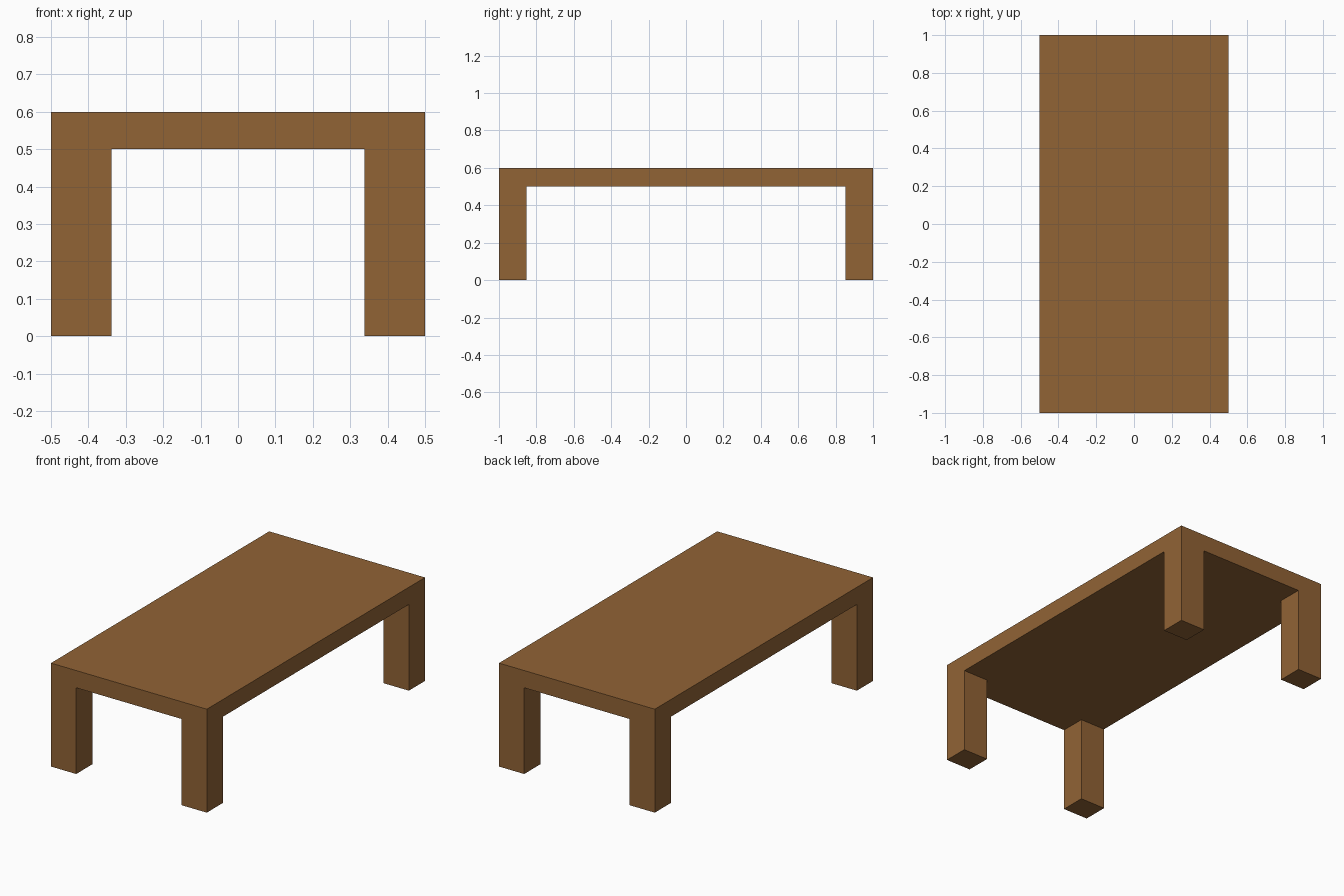
import bpy
import bmesh

if "Cube" in bpy.data.objects:
    bpy.data.objects.remove(bpy.data.objects["Cube"])

HX, HY = 0.5, 1.0            # half width and half length
IX, IY = 0.338, 0.852        # inner faces of the legs
UNDER, TOP = 0.5, 0.6        # underside and upper face of the top

wood = bpy.data.materials.new("brown wood")
wood.diffuse_color = (0.283, 0.125, 0.036, 1.0)
wood.use_nodes = True
wood.node_tree.nodes["Principled BSDF"].inputs["Base Color"].default_value = wood.diffuse_color

bm = bmesh.new()

# Table top: a slab cut along the inner leg lines
bmesh.ops.create_cube(bm, size=1.0)
for v in bm.verts:
    v.co.x *= 2 * HX
    v.co.y *= 2 * HY
    v.co.z = TOP if v.co.z > 0 else UNDER
for axis, offset in (((1, 0, 0), IX), ((0, 1, 0), IY)):
    for side in (-1, 1):
        bmesh.ops.bisect_plane(
            bm, geom=bm.verts[:] + bm.edges[:] + bm.faces[:],
            plane_co=[a * offset * side for a in axis], plane_no=axis)

# Legs: the four corner faces of the underside pulled down to the floor
bm.normal_update()
corners = []
for f in bm.faces:
    c = f.calc_center_median()
    if f.normal.z < -0.9 and abs(c.x) > IX and abs(c.y) > IY:
        corners.append(f)
for f in corners:
    foot = bmesh.ops.extrude_discrete_faces(bm, faces=[f])["faces"][0]
    for v in foot.verts:
        v.co.z = 0.0

# Merge coplanar faces so the legs run cleanly into the top
bmesh.ops.dissolve_limit(bm, angle_limit=0.01, verts=bm.verts[:], edges=bm.edges[:])
bmesh.ops.recalc_face_normals(bm, faces=bm.faces[:])

mesh = bpy.data.meshes.new("table")
bm.to_mesh(mesh)
bm.free()
mesh.materials.append(wood)
bpy.context.collection.objects.link(bpy.data.objects.new("table", mesh))
